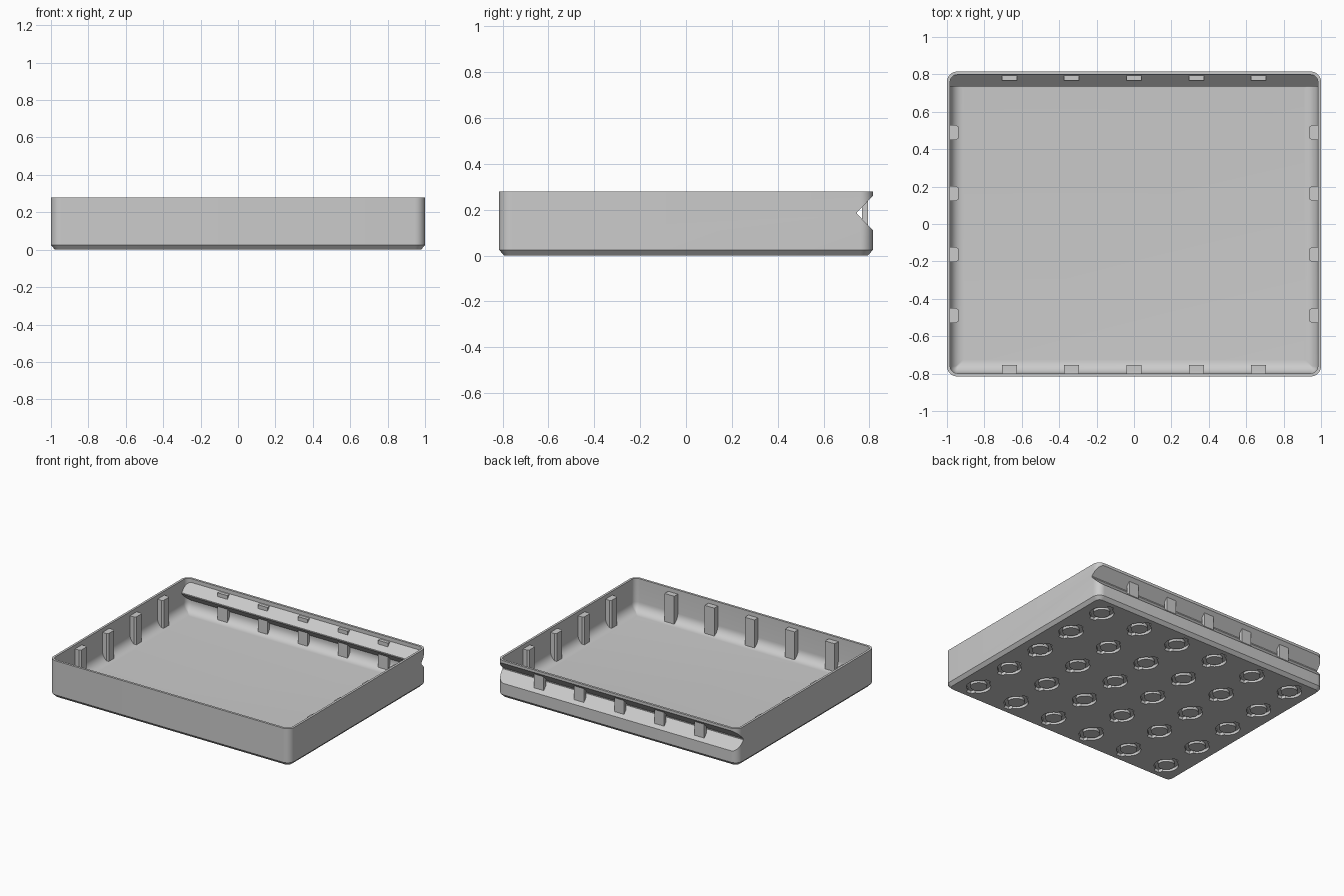
import bpy, bmesh, math

cube = bpy.data.objects.get("Cube")
if cube:
    bpy.data.objects.remove(cube, do_unlink=True)

grey = bpy.data.materials.new("light_grey_plastic")
grey.use_nodes = True
colour = (0.6, 0.6, 0.6, 1)
grey.diffuse_color = colour
grey.node_tree.nodes["Principled BSDF"].inputs["Base Color"].default_value = colour

HX, HY, HEIGHT = 1.0, 0.815, 0.28
WALL, FLOOR, FILLET = 0.017, 0.035, 0.07


def make(name, bm):
    bmesh.ops.recalc_face_normals(bm, faces=bm.faces)
    mesh = bpy.data.meshes.new(name)
    bm.to_mesh(mesh)
    bm.free()
    obj = bpy.data.objects.new(name, mesh)
    bpy.context.collection.objects.link(obj)
    obj.data.materials.append(grey)
    return obj


def bridge(bm, a, b):
    for i in range(len(a)):
        j = (i + 1) % len(a)
        bm.faces.new((a[i], a[j], b[j], b[i]))


def loft(bm, loops):
    """Closed solid through a stack of equal-length point loops."""
    rings = [[bm.verts.new(p) for p in loop] for loop in loops]
    for a, b in zip(rings, rings[1:]):
        bridge(bm, a, b)
    bm.faces.new(rings[0][::-1])
    bm.faces.new(rings[-1])


def rounded_rect(inset, z, radius, steps=8):
    r = max(radius - inset, 0.006)
    pts = []
    for k, (sx, sy) in enumerate([(1, 1), (-1, 1), (-1, -1), (1, -1)]):
        for i in range(steps + 1):
            a = math.pi / 2 * (k + i / steps)
            pts.append((sx * (HX - inset - r) + r * math.cos(a),
                        sy * (HY - inset - r) + r * math.sin(a), z))
    return pts


def box(bm, x0, x1, y0, y1, z0, z1):
    loft(bm, [[(x0, y0, z), (x1, y0, z), (x1, y1, z), (x0, y1, z)] for z in (z0, z1)])


def groove(name, depth_y, half, half_x):
    """Sideways V-shaped prism along the back wall."""
    mid, blunt, out = 0.185, 0.004, HY + 0.03
    slope = half / (HY - depth_y)
    h = blunt + slope * (out - depth_y)
    prof = [(out, mid - h), (out, mid + h), (depth_y, mid + blunt), (depth_y, mid - blunt)]
    bm = bmesh.new()
    loft(bm, [[(x, y, z) for y, z in prof] for x in (-half_x, half_x)])
    return make(name, bm)


def cut(target, cutter):
    mod = target.modifiers.new("cut", "BOOLEAN")
    mod.operation, mod.solver, mod.object = "DIFFERENCE", "EXACT", cutter
    bpy.context.view_layer.objects.active = target
    bpy.ops.object.modifier_apply(modifier=mod.name)
    bpy.data.objects.remove(cutter, do_unlink=True)


# Outer tray block with chamfered underside
bm = bmesh.new()
loft(bm, [rounded_rect(0.022, 0, 0.055), rounded_rect(0, 0.024, 0.055),
          rounded_rect(0, HEIGHT, 0.055)])
tray = make("tray_body", bm)

# Cavity with a rounded floor edge, folding inward around the back groove
bm = bmesh.new()
loops = []
for i in range(9):
    a = math.pi / 2 * i / 8
    loops.append(rounded_rect(WALL + FILLET * (1 - math.sin(a)),
                              FLOOR + FILLET * (1 - math.cos(a)), 0.055))
loops.append(rounded_rect(WALL, HEIGHT + 0.1, 0.055))
loft(bm, loops)
cavity = make("cavity_cutter", bm)
cut(cavity, groove("groove_lining", 0.735, 0.08, 1.1))
cut(tray, cavity)
cut(tray, groove("groove_cutter", 0.747, 0.071, 1.1))

# Ring-shaped sockets with two tabs, sunk into the underside
bm = bmesh.new()
N, R_IN, R_OUT, TAB = 40, 0.057, 0.083, 0.105
for ix in range(6):
    for iy in range(5):
        cx, cy = (ix - 2.5) / 3, (iy - 2) * 0.326
        loops = []
        for z in (-0.02, 0.022):
            outer, inner = [], []
            for k in range(N):
                a = 2 * math.pi * (k + 0.5) / N
                c, s = math.cos(a), math.sin(a)
                tab = abs(c) < 0.25
                y = math.copysign(TAB, s) if tab else R_OUT * s
                outer.append(bm.verts.new((cx + R_OUT * c, cy + y, z)))
                inner.append(bm.verts.new((cx + R_IN * c, cy + R_IN * s, z)))
            loops.append((outer, inner))
        (o0, i0), (o1, i1) = loops
        for a, b in ((o0, o1), (o1, i1), (i1, i0), (i0, o0)):
            bridge(bm, a, b)
cut(tray, make("socket_cutter", bm))

# Upright ribs: side, front and back
RIB, TOP, BASE = 0.04, 0.25, FLOOR - 0.005
bm = bmesh.new()
for side in (-1, 1):
    for k in range(4):
        y = (k - 1.5) * 0.326
        foot = [(0.99, y - RIB), (0.95, y - RIB), (0.938, y - RIB + 0.01),
                (0.938, y + RIB - 0.01), (0.95, y + RIB), (0.99, y + RIB)]
        loft(bm, [[(side * px, py, z) for px, py in foot] for z in (BASE, TOP)])
make("side_ribs", bm)

for name, y0, y1 in (("front_ribs", -0.805, -0.755), ("back_ribs", 0.768, 0.793)):
    bm = bmesh.new()
    for k in range(5):
        x = (k - 2) / 3
        box(bm, x - RIB, x + RIB, y0, y1, BASE, TOP)
    make(name, bm)

# Smooth the rounded corners, keep the edges crisp
bpy.ops.object.select_all(action="DESELECT")
tray.select_set(True)
bpy.context.view_layer.objects.active = tray
bpy.ops.object.shade_smooth_by_angle(angle=math.radians(30))
